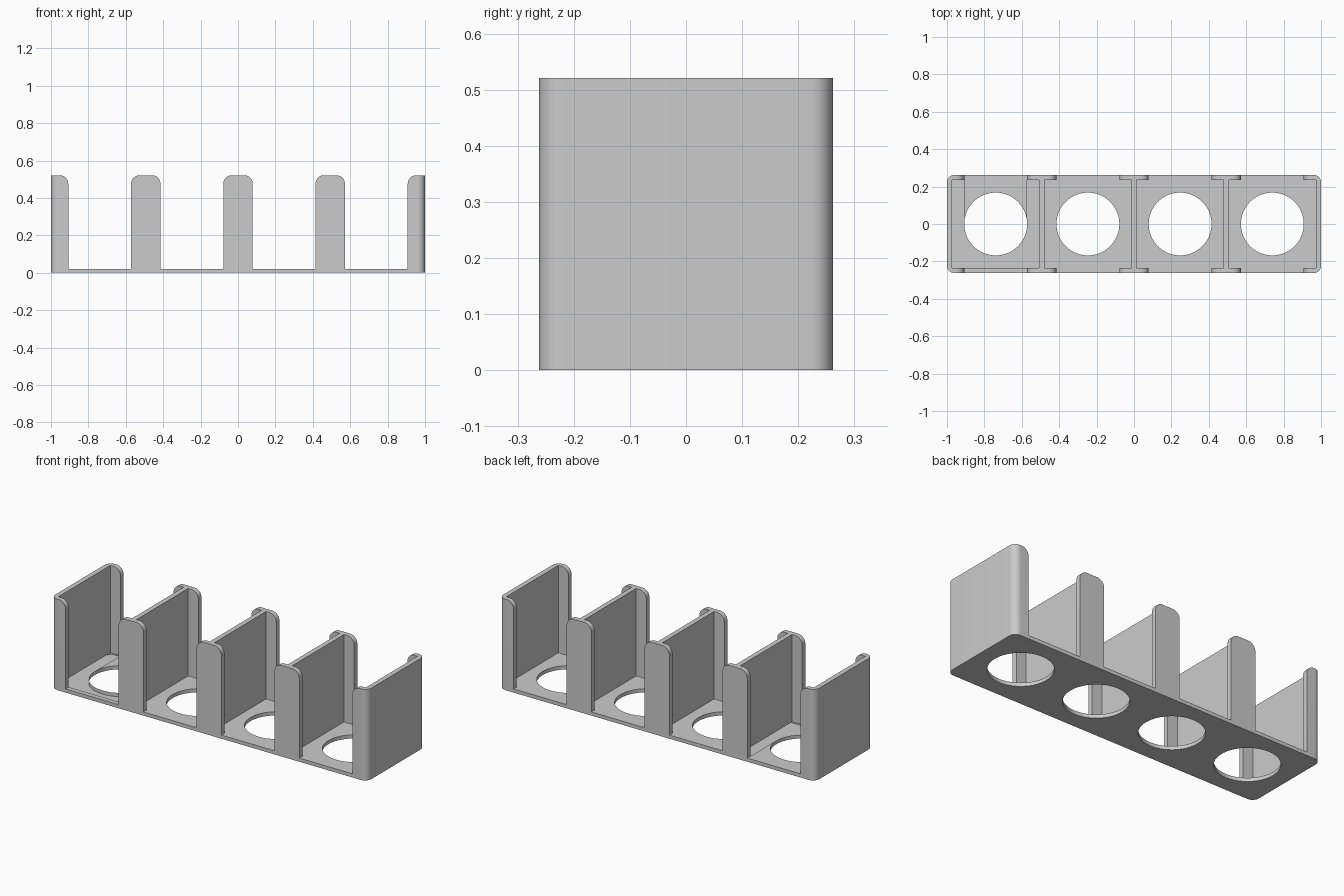
import bpy
import bmesh
from math import cos, sin, pi, radians
from mathutils import Matrix

if "Cube" in bpy.data.objects:
    bpy.data.objects.remove(bpy.data.objects["Cube"], do_unlink=True)

HALF_X, HALF_Y, HEIGHT = 1.0, 0.262, 0.521
WALL, FLOOR = 0.028, 0.021
CORNER, LIP_ROUND = 0.04, 0.045
OPENING = 0.168          # half width of the slots, radius of the floor holes
BAYS = 4
PITCH = (2 * HALF_X - WALL) / BAYS

grey = bpy.data.materials.new("plain grey")
grey.use_nodes = True
colour = (0.6, 0.6, 0.6, 1)
grey.diffuse_color = colour
grey.node_tree.nodes["Principled BSDF"].inputs["Base Color"].default_value = colour


def arc(cx, cy, r, start, end, steps=10):
    angles = [radians(start + (end - start) * i / steps) for i in range(steps + 1)]
    return [(cx + r * cos(a), cy + r * sin(a)) for a in angles]


def prism(name, outline, low, high, upright=False):
    """Extrude an outline along z, or an x-z outline along y when upright."""
    bm = bmesh.new()
    face = bm.faces.new([bm.verts.new((x, y, low)) for x, y in outline])
    extruded = bmesh.ops.extrude_face_region(bm, geom=[face])["geom"]
    verts = [v for v in extruded if isinstance(v, bmesh.types.BMVert)]
    bmesh.ops.translate(bm, verts=verts, vec=(0, 0, high - low))
    if upright:
        bmesh.ops.rotate(bm, verts=bm.verts, matrix=Matrix.Rotation(pi / 2, 3, "X"))
    bmesh.ops.recalc_face_normals(bm, faces=bm.faces)
    mesh = bpy.data.meshes.new(name)
    bm.to_mesh(mesh)
    bm.free()
    mesh.materials.append(grey)
    obj = bpy.data.objects.new(name, mesh)
    bpy.context.collection.objects.link(obj)
    return obj


def cut(target, cutter):
    bpy.context.view_layer.objects.active = target
    mod = target.modifiers.new("cut", "BOOLEAN")
    mod.operation, mod.solver, mod.object = "DIFFERENCE", "EXACT", cutter
    bpy.ops.object.modifier_apply(modifier=mod.name)
    bpy.data.objects.remove(cutter, do_unlink=True)


# Solid block with rounded upright corners
ix, iy = HALF_X - CORNER, HALF_Y - CORNER
block = []
for sx, sy, start in ((1, 1, 0), (-1, 1, 90), (-1, -1, 180), (1, -1, 270)):
    block += arc(sx * ix, sy * iy, CORNER, start, start + 90)
rack = prism("four_bay_rack", block, 0, HEIGHT)

# Slot shape, flared at the top to round the lips
flare = arc(OPENING + LIP_ROUND, HEIGHT - LIP_ROUND, LIP_ROUND, 180, 90)
side = [(OPENING, FLOOR)] + flare + [(OPENING + LIP_ROUND, HEIGHT + 0.1)]
slot = side + [(-x, z) for x, z in reversed(side)]

pocket_x, pocket_y = (PITCH - WALL) / 2, HALF_Y - WALL
pocket = [(-pocket_x, -pocket_y), (pocket_x, -pocket_y),
          (pocket_x, pocket_y), (-pocket_x, pocket_y)]
hole = arc(0, 0, OPENING, 0, 360, 64)[:-1]

# Each bay: pocket, front and back slots, round hole in the floor
for i in range(BAYS):
    cx = (i - (BAYS - 1) / 2) * PITCH

    def moved(outline):
        return [(x + cx, y) for x, y in outline]

    cut(rack, prism("pocket_cutter", moved(pocket), FLOOR, HEIGHT + 0.1))
    cut(rack, prism("slot_cutter", moved(slot), -0.4, 0.4, upright=True))
    cut(rack, prism("hole_cutter", moved(hole), -0.1, FLOOR + 0.1))

# Smooth curves, sharp edges
bpy.ops.object.select_all(action="DESELECT")
rack.select_set(True)
bpy.context.view_layer.objects.active = rack
bpy.ops.object.shade_smooth_by_angle(angle=radians(30))
